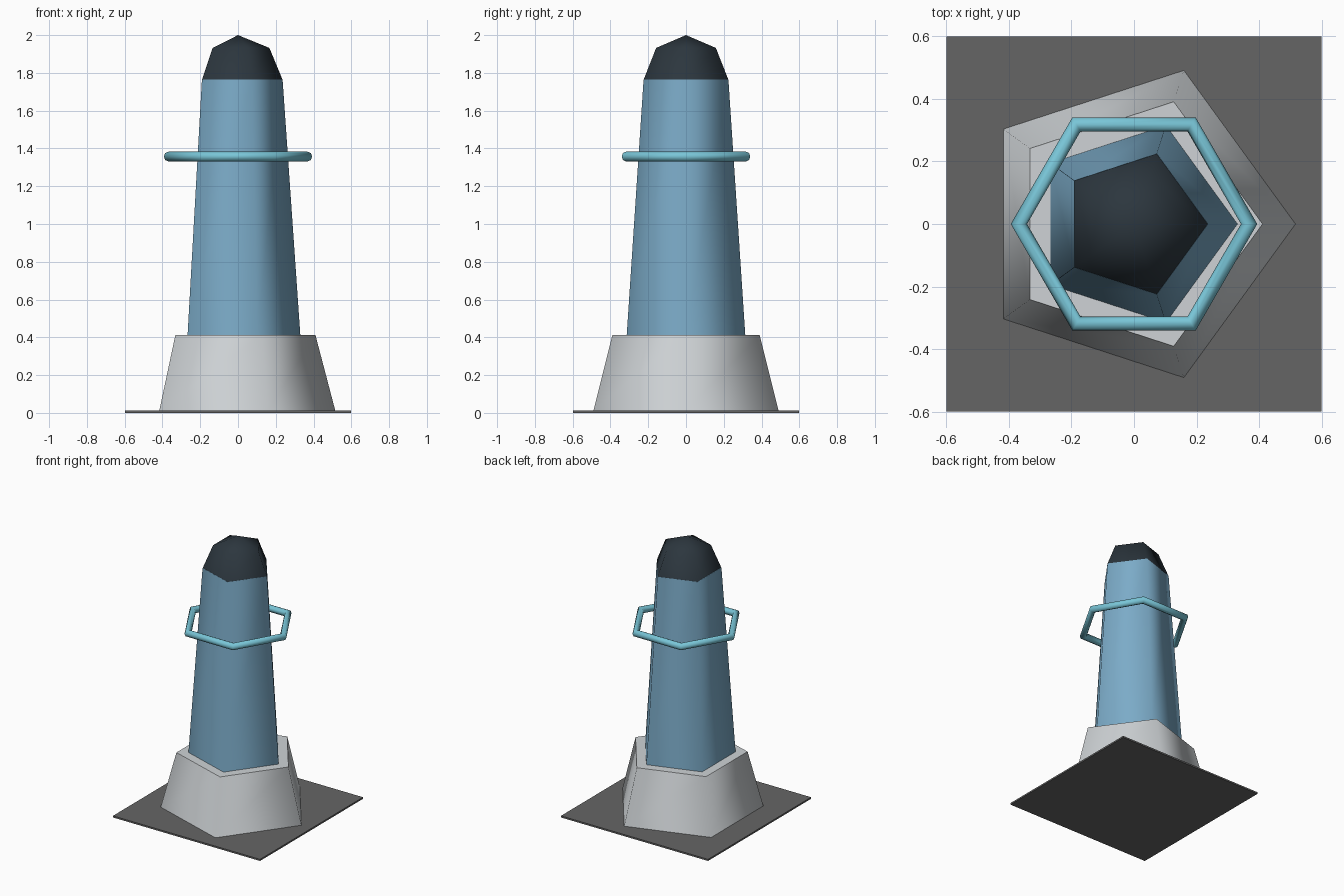
import bpy
import bmesh
from math import cos, sin, pi

cube = bpy.data.objects.get("Cube")
if cube:
    bpy.data.objects.remove(cube, do_unlink=True)


def material(name, rgb):
    mat = bpy.data.materials.new(name)
    mat.use_nodes = True
    mat.diffuse_color = (*rgb, 1)
    mat.node_tree.nodes["Principled BSDF"].inputs["Base Color"].default_value = (*rgb, 1)
    return mat


def add_object(name, bm, mat):
    bmesh.ops.recalc_face_normals(bm, faces=bm.faces)
    mesh = bpy.data.meshes.new(name)
    bm.to_mesh(mesh)
    bm.free()
    mesh.materials.append(mat)
    obj = bpy.data.objects.new(name, mesh)
    bpy.context.collection.objects.link(obj)
    return obj


def ring_of(bm, radius, z, sides):
    return [bm.verts.new((radius * cos(2 * pi * i / sides), radius * sin(2 * pi * i / sides), z))
            for i in range(sides)]


def bridge(bm, a, b):
    n = len(a)
    for i in range(n):
        bm.faces.new((a[i], a[(i + 1) % n], b[(i + 1) % n], b[i])).smooth = True


def stack(name, profile, mat, sides=5, apex=None):
    """Stack of polygon rings with smooth walls and flat ends, or a pointed top."""
    bm = bmesh.new()
    rings = [ring_of(bm, r, z, sides) for r, z in profile]
    for low, high in zip(rings, rings[1:]):
        bridge(bm, low, high)
    ends = [bm.faces.new(rings[0])]
    if apex is None:
        ends.append(bm.faces.new(rings[-1]))
    else:
        tip = bm.verts.new((0, 0, apex))
        for i in range(sides):
            bm.faces.new((rings[-1][i], rings[-1][(i + 1) % sides], tip)).smooth = True
    for face in ends:
        for edge in face.edges:
            edge.smooth = False
    return add_object(name, bm, mat)


def torus(name, major, minor, z, mat, sides=6, tube_sides=8):
    bm = bmesh.new()
    loops = []
    for j in range(tube_sides):
        a = 2 * pi * j / tube_sides
        loops.append(ring_of(bm, major + minor * cos(a), z + minor * sin(a), sides))
    for j in range(tube_sides):
        bridge(bm, loops[j], loops[(j + 1) % tube_sides])
    return add_object(name, bm, mat)


dark_gray = material("dark gray", (0.13, 0.13, 0.13))
pale_gray = material("pale gray", (0.62, 0.65, 0.67))
blue = material("soft blue", (0.2, 0.41, 0.58))
black = material("blue black", (0.025, 0.037, 0.048))
cyan = material("light cyan", (0.19, 0.56, 0.68))

# Ground plate
bm = bmesh.new()
bmesh.ops.create_cube(bm, size=1)
bmesh.ops.scale(bm, vec=(1.195, 1.195, 0.012), verts=bm.verts)
bmesh.ops.translate(bm, vec=(0, 0, 0.006), verts=bm.verts)
add_object("ground_plate", bm, dark_gray)

# Tapered foot, tower and domed cap, all five-sided
stack("foot", [(0.515, 0.012), (0.41, 0.412)], pale_gray)
stack("tower", [(0.33, 0.412), (0.236, 1.766)], blue)
dome = 0.235
stack("cap", [(dome, 1.766), (dome * cos(pi / 4), 1.766 + dome * sin(pi / 4))], black, apex=2.0)

# Six-sided hoop around the tower
torus("hoop", 0.367, 0.026, 1.357, cyan)
